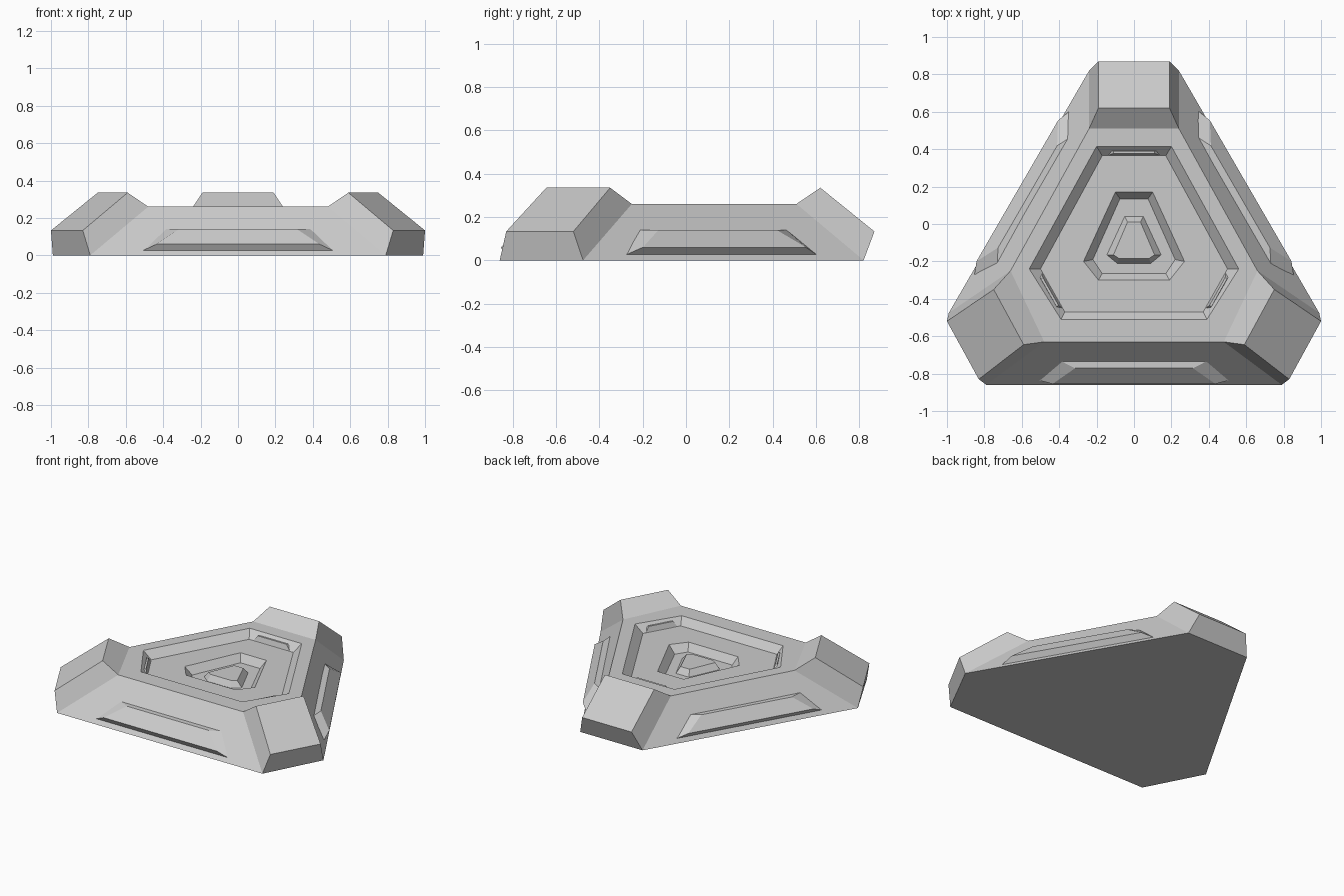
import bpy, bmesh
from mathutils import Vector

cube = bpy.data.objects.get("Cube")
if cube:
    bpy.data.objects.remove(cube)

grey = bpy.data.materials.new("plain grey")
grey.use_nodes = True
grey.diffuse_color = (0.6, 0.6, 0.6, 1)
grey.node_tree.nodes["Principled BSDF"].inputs["Base Color"].default_value = (0.6, 0.6, 0.6, 1)


def finish(bm, name):
    bmesh.ops.recalc_face_normals(bm, faces=bm.faces)
    mesh = bpy.data.meshes.new(name)
    bm.to_mesh(mesh)
    bm.free()
    mesh.materials.append(grey)
    ob = bpy.data.objects.new(name, mesh)
    bpy.context.collection.objects.link(ob)
    return ob


def hexagon(z, *half):
    """Six-sided ring from its right half: back corner, then the front corner pair."""
    left = [(-x, y) for x, y in reversed(half)]
    return [Vector((x, y, z)) for x, y in list(half) + left]


# Outline rings of the body, from the ground to the deck
base = hexagon(0, (.24, .82), (.99, -.475), (.79, -.86))
middle = hexagon(.133, (.19, .87), (1, -.52), (.83, -.83))
ridge = hexagon(.335, (.19, .62), (.75, -.35), (.59, -.645))
deck = hexagon(.26, (.24, .51), (.66, -.25), (.48, -.63))

# Stepped hollow in the deck, ending in a raised centre
hollow = [
    hexagon(.26, (.20, .415), (.56, -.24), (.39, -.51)),
    hexagon(.21, (.17, .365), (.50, -.24), (.37, -.47)),
    hexagon(.21, (.10, .17), (.27, -.20), (.19, -.30)),
    hexagon(.16, (.075, .135), (.22, -.19), (.17, -.265)),
    hexagon(.16, (.05, .04), (.145, -.165), (.09, -.21)),
    hexagon(.20, (.035, .01), (.11, -.165), (.08, -.185)),
]
long_sides = [(0, 1), (2, 3), (4, 5)]
corners = [(1, 2), (3, 4), (5, 0)]

# Body
bm = bmesh.new()
vb, vm, vr, vd = [[bm.verts.new(p) for p in r] for r in (base, middle, ridge, deck)]
bm.faces.new(vb)
for a, b in corners:
    for low, high in ((vb, vm), (vm, vr), (vr, vd)):
        bm.faces.new((low[a], low[b], high[b], high[a]))
    for i in (a, b):
        bm.faces.new((vb[i], vm[i], vr[i], vd[i]))
for a, b in long_sides:
    bm.faces.new((vb[a], vb[b], vd[b], vd[a]))
outer = vd
for ring in hollow:
    inner = [bm.verts.new(p) for p in ring]
    for i in range(6):
        j = (i + 1) % 6
        bm.faces.new((outer[i], outer[j], inner[j], inner[i]))
    outer = inner
bm.faces.new(outer)
finish(bm, "body")


def frustum(name, back, front):
    """Solid between two matching four-point outlines."""
    bm = bmesh.new()
    vs = [[bm.verts.new(p) for p in loop] for loop in (back, front)]
    for loop in vs:
        bm.faces.new(loop)
    for i in range(4):
        j = (i + 1) % 4
        bm.faces.new((vs[0][i], vs[0][j], vs[1][j], vs[1][i]))
    finish(bm, name)


def side_frame(p, q):
    """Midpoint, direction and outward normal of a plan edge."""
    along = (q - p).normalized()
    mid = (p + q) / 2
    out = along.cross(Vector((0, 0, 1)))
    if out.dot(mid - Vector((0, -.14, mid.z))) < 0:
        out = -out
    return mid, along, out


# Raised trapezoid panel on each long side
for name, (a, b) in zip(("left", "front", "right"), long_sides):
    mid, along, out = side_frame(base[a], base[b])
    slope = ((deck[a] + deck[b]) / 2 - mid).dot(out) / .26

    def outline(low, low_z, high, high_z, low_lift, high_lift):
        spots = ((-low, low_z, low_lift), (low, low_z, low_lift),
                 (high, high_z, high_lift), (-high, high_z, high_lift))
        return [mid + along * s + out * (slope * z + lift) + Vector((0, 0, z))
                for s, z, lift in spots]

    frustum(name + "_side_panel",
            outline(.51, .025, .39, .14, -.003, -.003),
            outline(.435, .06, .315, .14, .048, .035))

# Small bar in each corner of the hollow
for name, (a, b) in zip(("front_left", "front_right", "back"), corners):
    mid, along, out = side_frame(hollow[1][a], hollow[1][b])
    half = (hollow[1][a] - hollow[1][b]).length / 2

    def plan(w, near, far, z):
        return [mid + along * s + out * d + Vector((0, 0, z))
                for s, d in ((-w, near), (w, near), (w, far), (-w, far))]

    frustum(name + "_corner_bar",
            plan(half * .85, 0, .03, -.005), plan(half * .65, .012, .024, .035))
